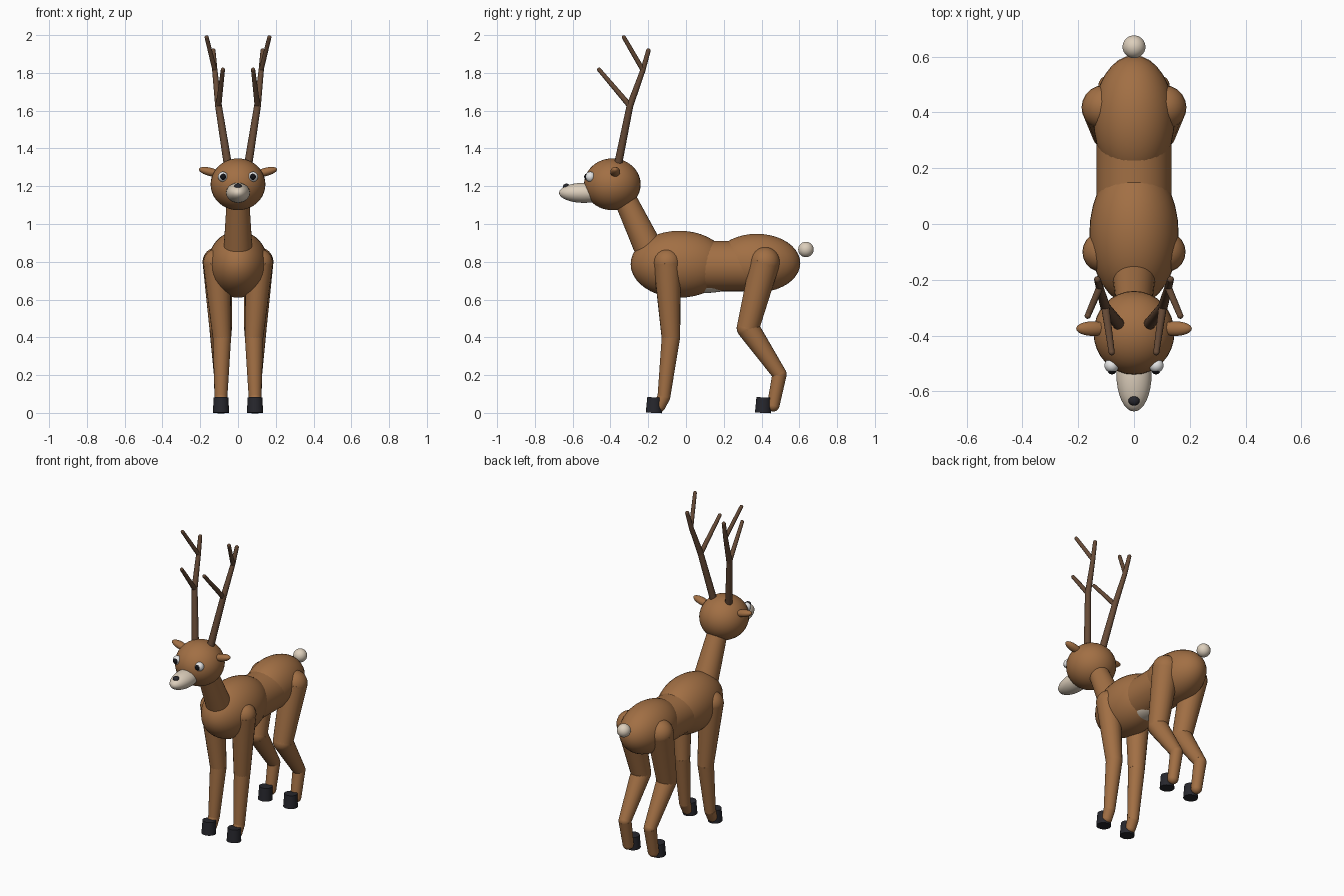
import bpy, bmesh
from mathutils import Vector, Matrix, Euler

cube = bpy.data.objects.get("Cube")
if cube:
    bpy.data.objects.remove(cube, do_unlink=True)


def material(name, rgb):
    m = bpy.data.materials.new(name)
    m.use_nodes = True
    m.diffuse_color = (*rgb, 1)
    for n in m.node_tree.nodes:
        if n.type == 'BSDF_PRINCIPLED':
            n.inputs["Base Color"].default_value = (*rgb, 1)
            n.inputs["Roughness"].default_value = 0.8
    return m


FUR = material("brown_fur", (0.36, 0.16, 0.058))
CREAM = material("cream_fur", (0.72, 0.62, 0.5))
ANTLER = material("antler_brown", (0.135, 0.07, 0.038))
DARK = material("dark_hoof", (0.02, 0.02, 0.026))
WHITE = material("eye_white", (0.8, 0.8, 0.8))
PUPIL = material("pupil_black", (0.006, 0.006, 0.008))


def finish(name, bm, mat):
    me = bpy.data.meshes.new(name)
    bm.to_mesh(me)
    bm.free()
    me.materials.append(mat)
    ob = bpy.data.objects.new(name, me)
    bpy.context.collection.objects.link(ob)
    bpy.ops.object.select_all(action='DESELECT')
    ob.select_set(True)
    bpy.context.view_layer.objects.active = ob
    bpy.ops.object.shade_smooth_by_angle(angle=0.7)
    return ob


def ellipsoid(name, centre, radii, mat, rot=(0, 0, 0)):
    bm = bmesh.new()
    mx = Matrix.LocRotScale(Vector(centre), Euler(rot), Vector(radii))
    bmesh.ops.create_uvsphere(bm, u_segments=32, v_segments=20, radius=1, matrix=mx)
    return finish(name, bm, mat)


def add_cone(bm, a, b, ra, rb, seg=20):
    a, b = Vector(a), Vector(b)
    d = b - a
    mx = Matrix.Translation((a + b) / 2) @ d.to_track_quat('Z', 'Y').to_matrix().to_4x4()
    bmesh.ops.create_cone(bm, cap_ends=True, segments=seg, radius1=ra, radius2=rb,
                          depth=d.length, matrix=mx)


def limb(name, points, radii, mat, seg=20):
    """Chain of tapered segments with round joints."""
    bm = bmesh.new()
    for i in range(len(points) - 1):
        add_cone(bm, points[i], points[i + 1], radii[i], radii[i + 1], seg)
    for p, r in zip(points, radii):
        bmesh.ops.create_uvsphere(bm, u_segments=seg, v_segments=12, radius=r,
                                  matrix=Matrix.Translation(p))
    return finish(name, bm, mat)


def cone(name, a, b, ra, rb, mat):
    bm = bmesh.new()
    add_cone(bm, a, b, ra, rb, 32)
    return finish(name, bm, mat)


# Torso
ellipsoid("chest", (0, -0.035, 0.787), (0.16, 0.258, 0.177), FUR)
cone("barrel", (0, -0.05, 0.777), (0, 0.36, 0.777), 0.134, 0.134, FUR)
ellipsoid("rump", (0, 0.375, 0.793), (0.145, 0.23, 0.155), FUR)
ellipsoid("belly_patch", (0, 0.1, 0.69), (0.08, 0.17, 0.055), CREAM)
ellipsoid("tail", (0, 0.635, 0.865), (0.041, 0.041, 0.041), CREAM)

# Neck and head
cone("neck", (0, -0.205, 0.885), (0, -0.34, 1.17), 0.075, 0.057, FUR)
ellipsoid("head", (0, -0.39, 1.21), (0.145, 0.15, 0.137), FUR)
ellipsoid("snout", (0, -0.54, 1.165), (0.063, 0.132, 0.053), CREAM)
ellipsoid("nose", (0, -0.633, 1.199), (0.02, 0.018, 0.015), DARK)

for side, s in (("left", 1), ("right", -1)):
    # Face details
    ellipsoid(side + "_eye", (s * 0.08, -0.507, 1.25), (0.026, 0.026, 0.027), WHITE)
    ellipsoid(side + "_pupil", (s * 0.079, -0.525, 1.25), (0.016, 0.014, 0.017), PUPIL)
    ellipsoid(side + "_ear", (s * 0.148, -0.375, 1.276), (0.061, 0.026, 0.022), FUR,
              (0, -s * 0.25, 0))

    # Antler: main beam and two tines
    fork = (s * 0.103, -0.297, 1.625)
    crown = (s * 0.123, -0.228, 1.815)
    limb(side + "_antler_beam",
         [(s * 0.05, -0.365, 1.29), fork, crown, (s * 0.131, -0.199, 1.918)],
         [0.022, 0.018, 0.014, 0.012], ANTLER, 14)
    limb(side + "_antler_brow_tine", [fork, (s * 0.08, -0.46, 1.817)],
         [0.015, 0.011], ANTLER, 14)
    limb(side + "_antler_crown_tine", [crown, (s * 0.166, -0.329, 1.988)],
         [0.013, 0.011], ANTLER, 14)

    # Legs
    limb(side + "_front_leg",
         [(s * 0.112, -0.1, 0.795), (s * 0.085, -0.08, 0.4),
          (s * 0.09, -0.117, 0.085), (s * 0.09, -0.14, 0.037)],
         [0.073, 0.049, 0.034, 0.032], FUR)
    limb(side + "_hind_leg",
         [(s * 0.108, 0.418, 0.798), (s * 0.092, 0.328, 0.45),
          (s * 0.09, 0.495, 0.205), (s * 0.09, 0.462, 0.04)],
         [0.08, 0.06, 0.038, 0.033], FUR)

    # Hooves
    for part, y in (("front", -0.168), ("hind", 0.41)):
        cone(f"{side}_{part}_hoof", (s * 0.09, y - 0.002, 0), (s * 0.09, y + 0.002, 0.082),
             0.043, 0.039, DARK)
